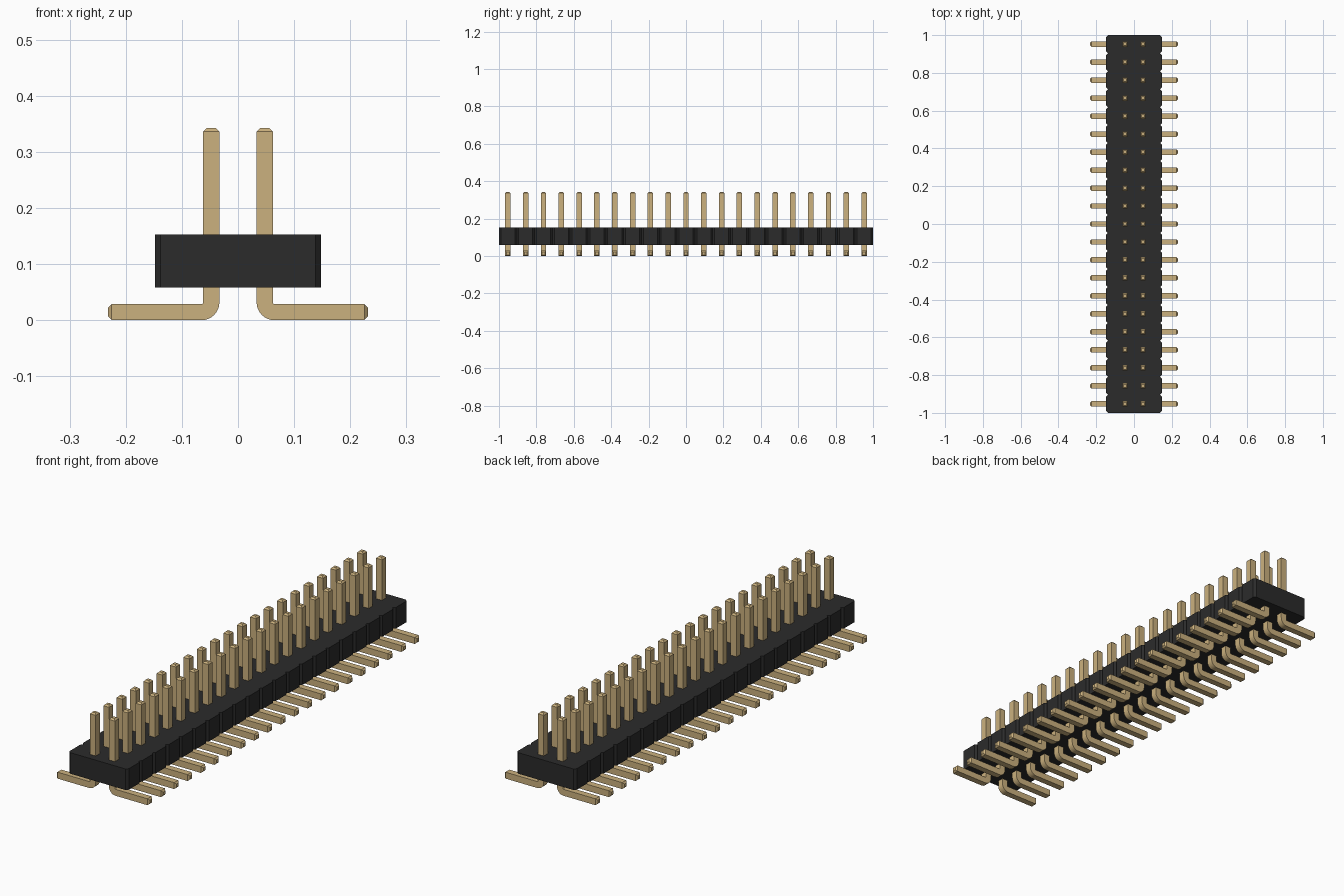
import bpy, bmesh, math

cube = bpy.data.objects.get("Cube")
if cube:
    bpy.data.objects.remove(cube, do_unlink=True)

ROWS = 21
PITCH = 2 / ROWS
HALF = 0.0145                     # half thickness of a square pin
PIN_X = PITCH / 2
PIN_TOP, LEG_END = 0.343, 0.232
BODY_X, BODY_Z0, BODY_Z1 = 0.148, 0.058, 0.153
NOTCH = 0.010


def material(name, color):
    m = bpy.data.materials.new(name)
    m.use_nodes = True
    m.diffuse_color = (*color, 1)
    m.node_tree.nodes["Principled BSDF"].inputs["Base Color"].default_value = (*color, 1)
    return m


def make_object(name, bm, mat):
    bmesh.ops.recalc_face_normals(bm, faces=bm.faces)
    mesh = bpy.data.meshes.new(name)
    bm.to_mesh(mesh)
    bm.free()
    mesh.materials.append(mat)
    ob = bpy.data.objects.new(name, mesh)
    bpy.context.collection.objects.link(ob)
    return ob


black = material("black plastic", (0.024, 0.024, 0.024))
gold = material("gold metal", (0.60, 0.44, 0.21))

# Housing: one outline with chamfered notches between the cells, extruded upwards
bm = bmesh.new()
side = []
for i in range(ROWS):
    y0 = -1 + i * PITCH
    side += [(BODY_X - NOTCH, y0), (BODY_X, y0 + NOTCH), (BODY_X, y0 + PITCH - NOTCH)]
side.append((BODY_X - NOTCH, 1))
outline = side + [(-x, y) for x, y in reversed(side)]
base = bm.faces.new([bm.verts.new((x, y, BODY_Z0)) for x, y in outline])
top = bmesh.ops.extrude_face_region(bm, geom=[base])["geom"]
bmesh.ops.translate(bm, vec=(0, 0, BODY_Z1 - BODY_Z0),
                    verts=[v for v in top if isinstance(v, bmesh.types.BMVert)])
make_object("housing", bm, black)


# Pin sections: centre x, centre z, tilt of the section, half thickness
def bent_pin(side):
    inner = 0.003
    mid = inner + HALF
    cx, cz = PIN_X + mid, HALF + mid
    tip, inset = 0.007, 0.007
    sections = [(PIN_X, PIN_TOP, 0, HALF - inset), (PIN_X, PIN_TOP - tip, 0, HALF)]
    for k in range(9):
        a = math.radians(90 * k / 8)
        sections.append((cx - mid * math.cos(a), cz - mid * math.sin(a), a, HALF))
    sections += [(LEG_END - tip, HALF, math.pi / 2, HALF),
                 (LEG_END, HALF, math.pi / 2, HALF - inset)]

    bm = bmesh.new()
    rings = []
    for x, z, a, h in sections:
        rings.append([bm.verts.new((side * (x + u * h * math.cos(a)), v * h,
                                    z + u * h * math.sin(a)))
                      for u, v in ((-1, -1), (1, -1), (1, 1), (-1, 1))])
    for r, s in zip(rings, rings[1:]):
        for j in range(4):
            n = (j + 1) % 4
            bm.faces.new((r[j], r[n], s[n], s[j]))
    bm.faces.new(rings[0])
    bm.faces.new(rings[-1])
    return bm


# Two mirrored rows of pins
for label, side in (("left", 1), ("right", -1)):
    row = make_object(f"{label}_pin_row", bent_pin(side), gold)
    row.location.y = -1 + PITCH / 2
    array = row.modifiers.new("repeat", 'ARRAY')
    array.count = ROWS
    array.use_relative_offset = False
    array.use_constant_offset = True
    array.constant_offset_displace = (0, PITCH, 0)
    bpy.ops.object.select_all(action='DESELECT')
    row.select_set(True)
    bpy.context.view_layer.objects.active = row
    bpy.ops.object.shade_smooth_by_angle(angle=math.radians(25))
